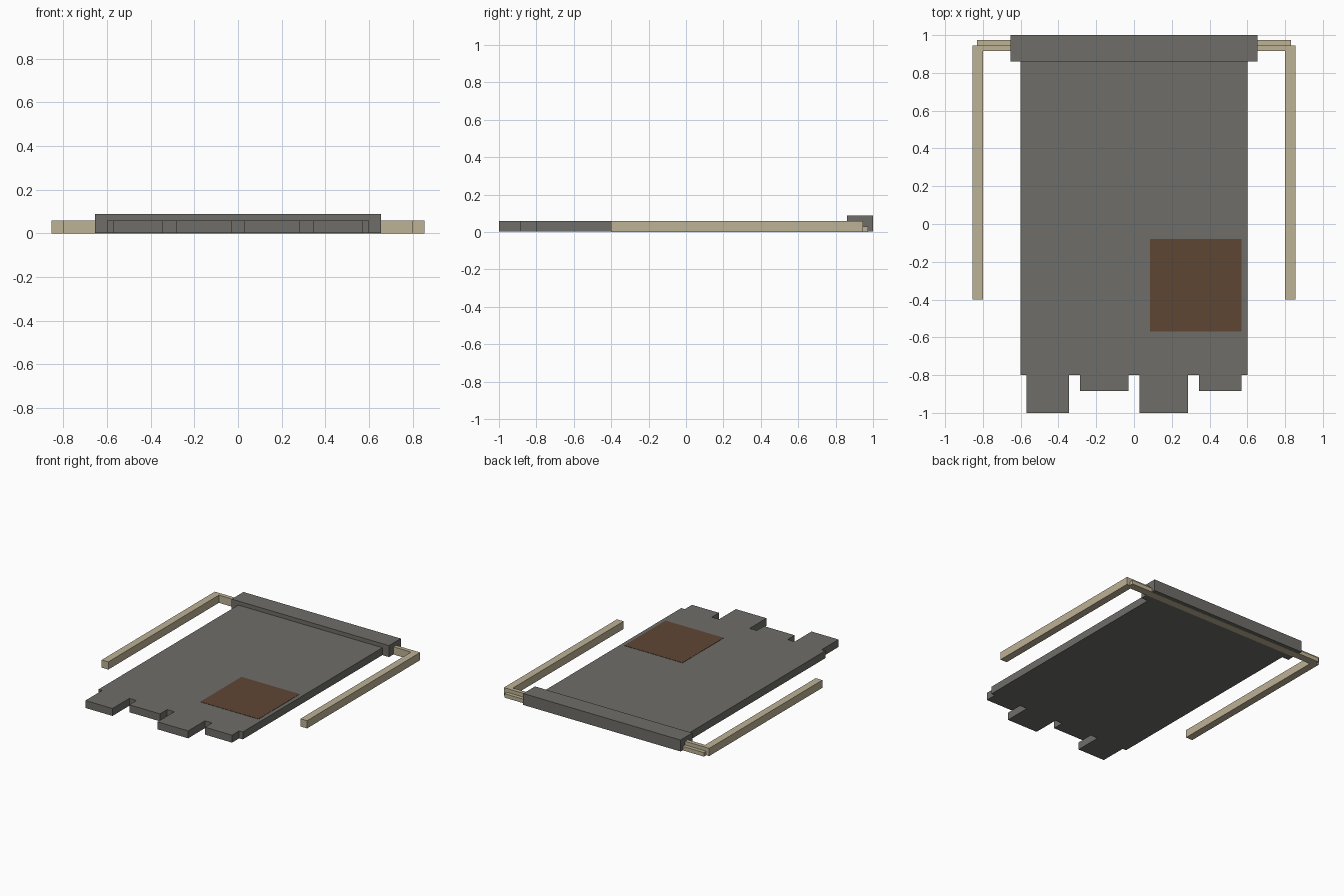
import bpy, bmesh

if "Cube" in bpy.data.objects:
    bpy.data.objects.remove(bpy.data.objects["Cube"])


def material(name, rgb):
    m = bpy.data.materials.new(name)
    m.diffuse_color = (*rgb, 1)
    m.use_nodes = True
    m.node_tree.nodes["Principled BSDF"].inputs["Base Color"].default_value = m.diffuse_color
    return m


GREY = material("grey_cloth", (0.156, 0.153, 0.138))
BEIGE = material("beige_strap", (0.515, 0.445, 0.305))
BROWN = material("brown_patch", (0.114, 0.061, 0.034))


def prism(name, outline, z0, z1, mat):
    """Extrude a flat xy outline from z0 to z1."""
    bm = bmesh.new()
    face = bm.faces.new([bm.verts.new((x, y, z0)) for x, y in outline])
    ext = bmesh.ops.extrude_face_region(bm, geom=[face])
    top = [g for g in ext["geom"] if isinstance(g, bmesh.types.BMVert)]
    bmesh.ops.translate(bm, verts=top, vec=(0, 0, z1 - z0))
    bmesh.ops.recalc_face_normals(bm, faces=bm.faces)
    mesh = bpy.data.meshes.new(name)
    bm.to_mesh(mesh)
    bm.free()
    mesh.materials.append(mat)
    ob = bpy.data.objects.new(name, mesh)
    bpy.context.collection.objects.link(ob)
    return ob


def box(name, x0, x1, y0, y1, z0, z1, mat):
    return prism(name, [(x0, y0), (x1, y0), (x1, y1), (x0, y1)], z0, z1, mat)


# Cloth sheet with a ragged lower hem of four tabs
hem = [(-0.60, -0.80)]
for x0, x1, y in [(-0.57, -0.345, -1.0), (-0.285, -0.03, -0.885),
                  (0.03, 0.285, -1.0), (0.345, 0.57, -0.885)]:
    hem += [(x0, -0.80), (x0, y), (x1, y), (x1, -0.80)]
hem += [(0.60, -0.80), (0.60, 0.90), (-0.60, 0.90)]
prism("cloth_sheet", hem, 0.002, 0.058, GREY)

# Thick rolled collar across the back edge
box("collar", -0.655, 0.655, 0.86, 1.0, 0.002, 0.088, GREY)

# Square patch lying on the cloth
box("patch", 0.085, 0.57, -0.57, -0.08, 0.056, 0.06, BROWN)

# Cross straps running through the collar, the rear one lower
box("cross_strap", -0.80, 0.80, 0.915, 0.945, 0, 0.058, BEIGE)
box("rear_cross_strap", -0.83, 0.83, 0.945, 0.973, 0, 0.03, BEIGE)

# Side straps
for side, s in (("left", -1), ("right", 1)):
    xs = sorted((s * 0.80, s * 0.855))
    box(side + "_side_strap", xs[0], xs[1], -0.40, 0.945, 0, 0.058, BEIGE)
